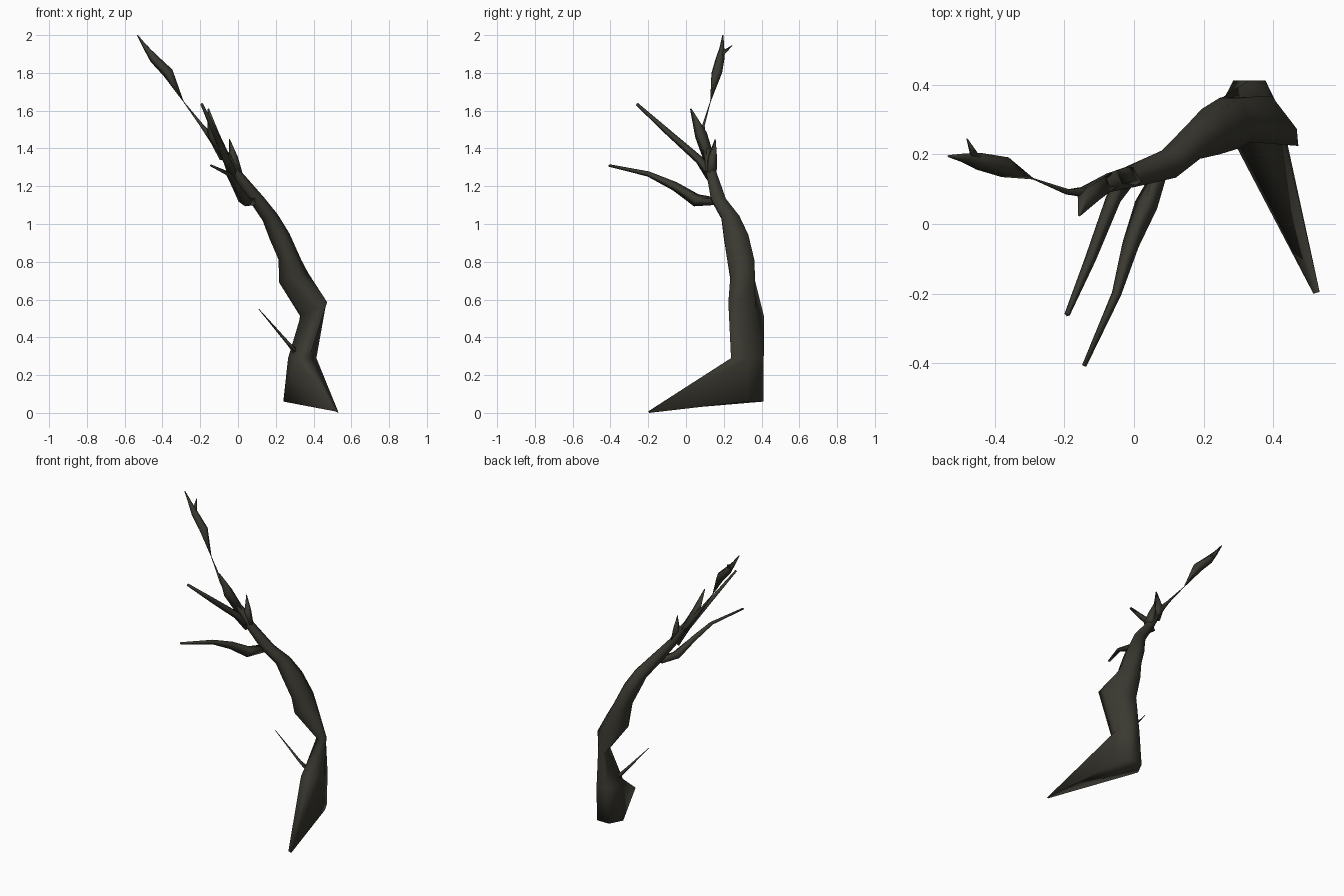
import bpy, bmesh, math
from mathutils import Vector, Matrix

if "Cube" in bpy.data.objects:
    bpy.data.objects.remove(bpy.data.objects["Cube"])

bark = bpy.data.materials.new("dark bark")
bark.diffuse_color = (0.042, 0.040, 0.030, 1)
bark.use_nodes = True
bark.node_tree.nodes["Principled BSDF"].inputs["Base Color"].default_value = bark.diffuse_color


def skin(name, rings):
    """Join equal-length rings of points into a closed, smooth shaded limb."""
    bm = bmesh.new()
    loops = [[bm.verts.new(p) for p in r] for r in rings]
    n = len(rings[0])
    for a, b in zip(loops, loops[1:]):
        for k in range(n):
            j = (k + 1) % n
            bm.faces.new((a[k], a[j], b[j], b[k]))
    bm.faces.new(loops[0][::-1])
    bm.faces.new(loops[-1])
    bmesh.ops.recalc_face_normals(bm, faces=bm.faces)
    for f in bm.faces:
        f.smooth = True
    me = bpy.data.meshes.new(name)
    bm.to_mesh(me)
    bm.free()
    me.materials.append(bark)
    ob = bpy.data.objects.new(name, me)
    bpy.context.collection.objects.link(ob)
    return ob


def flat_ring(cx, cy, cz, rx, ry, tilt=0, turn=0, n=6):
    """Horizontal oval stretched along the 'turn' direction, rising with x by 'tilt'."""
    pts = []
    t = math.radians(turn)
    for k in range(n):
        a = 2 * math.pi * k / n - t
        v = Matrix.Rotation(t, 2) @ Vector((rx * math.cos(a), ry * math.sin(a)))
        pts.append(Vector((cx + v.x, cy + v.y, cz + tilt * v.x)))
    return pts


def limb(name, path, n=4):
    """Tapered branch along points of (x, y, z, radius)."""
    pts = [Vector(p[:3]) for p in path]
    rings = []
    for i, p in enumerate(pts):
        d = (pts[min(i + 1, len(pts) - 1)] - pts[max(i - 1, 0)]).normalized()
        side = d.cross(Vector((0.3, 1, 0.1))).normalized()
        up = side.cross(d)
        r = path[i][3]
        rings.append([p + r * (side * math.cos(2 * math.pi * k / n)
                               + up * math.sin(2 * math.pi * k / n)) for k in range(n)])
    return skin(name, rings)


# crooked trunk, with the front of its base drawn out into a pointed root
trunk = [
    flat_ring(.33, .325, .06, .09, .10),
    flat_ring(.34, .325, .29, .075, .10),
    flat_ring(.40, .318, .55, .12, .03, .5, -50),
    flat_ring(.295, .30, .715, .078, .075, .3),
    flat_ring(.275, .29, .81, .06, .083),
    flat_ring(.22, .265, .935, .052, .075, .3),
    flat_ring(.17, .235, 1.035, .04, .055, .4),
    flat_ring(.10, .172, 1.13, .04, .045, .2),
    flat_ring(-.01, .135, 1.27, .034, .032),
    flat_ring(-.065, .12, 1.36, .03, .028),
    flat_ring(-.14, .092, 1.46, .024, .016),
    flat_ring(-.19, .092, 1.52, .012, .008),
    flat_ring(-.29, .13, 1.65, .002, .002),
]
trunk[0][4] = Vector((.515, -.2, .008))
trunk[0][5] = Vector((.533, -.195, .0))
skin("trunk_and_root", trunk)

# top twig, thin at the joint and swollen in the middle
limb("top_twig", [(-.29, .13, 1.65, .002), (-.37, .163, 1.80, .03),
                  (-.445, .18, 1.875, .025), (-.49, .19, 1.935, .013),
                  (-.533, .195, 2.0, .003)])
limb("top_twig_spur", [(-.455, .182, 1.89, .018), (-.48, .245, 1.945, .002)], 3)

# broken spurs on the upper trunk
limb("lower_spur", [(-.01, .13, 1.27, .034), (-.025, .14, 1.35, .026),
                    (-.045, .155, 1.45, .002)])
limb("upper_spur", [(-.07, .12, 1.35, .03), (-.13, .08, 1.47, .034),
                    (-.157, .025, 1.61, .004)])

# two long forward branches
limb("upper_branch", [(-.02, .135, 1.25, .03), (-.06, .07, 1.34, .022),
                      (-.125, -.1, 1.49, .016), (-.192, -.26, 1.635, .008)])
limb("lower_branch", [(.08, .16, 1.12, .025), (.035, .055, 1.125, .034),
                      (-.01, -.06, 1.20, .024), (-.05, -.2, 1.265, .014),
                      (-.143, -.407, 1.31, .007)])

# thin side twig low on the trunk
limb("low_twig", [(.32, .29, .31, .02), (.27, .27, .365, .011), (.11, .235, .55, .002)], 3)
